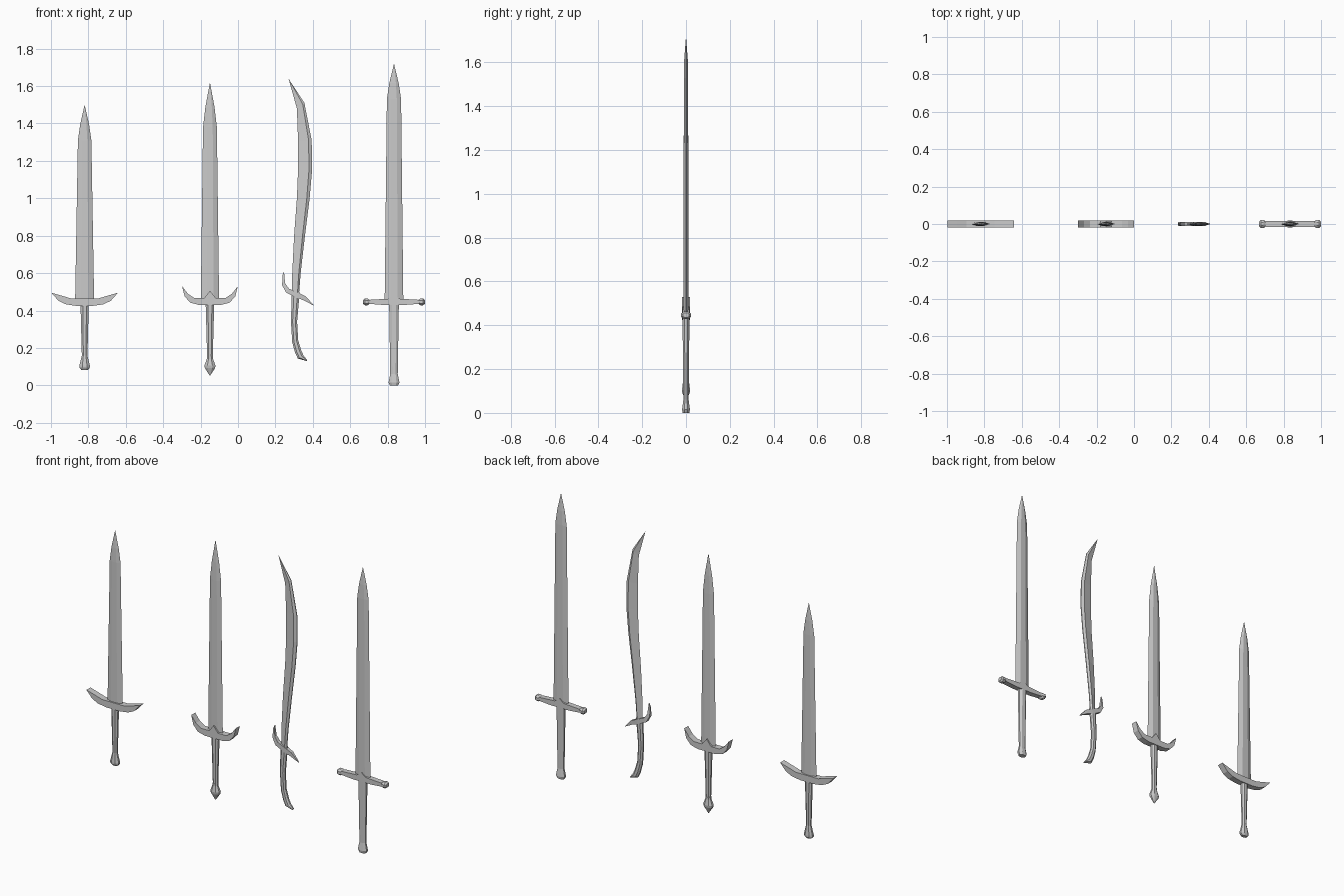
import bpy, bmesh

if "Cube" in bpy.data.objects:
    bpy.data.objects.remove(bpy.data.objects["Cube"])

# Cross-sections: u runs across the width, v through the thickness
BLADE = [(-1, 0), (-.4, -1), (.4, -1), (1, 0), (.4, 1), (-.4, 1)]
GRIP = [(-1, -.4), (-.45, -1), (.45, -1), (1, -.4), (1, .4), (.45, 1), (-.45, 1), (-1, .4)]
SABRE = [(-1, 0), (.55, -1), (1, -.25), (1, .25), (.55, 1)]
BOX = [(-1, -1), (1, -1), (1, 1), (-1, 1)]


def finish(name, bm):
    bmesh.ops.remove_doubles(bm, verts=bm.verts, dist=1e-5)
    bmesh.ops.recalc_face_normals(bm, faces=bm.faces)
    me = bpy.data.meshes.new(name)
    bm.to_mesh(me)
    bm.free()
    bpy.context.collection.objects.link(bpy.data.objects.new(name, me))


def loft(name, sections, profile):
    """Each section: left x, left z, right x, right z, half thickness."""
    bm = bmesh.new()
    rings = []
    for lx, lz, rx, rz, d in sections:
        rings.append([bm.verts.new(((lx + rx) / 2 + u * (rx - lx) / 2, v * d,
                                    (lz + rz) / 2 + u * (rz - lz) / 2)) for u, v in profile])
    n = len(profile)
    for a, b in zip(rings, rings[1:]):
        for i in range(n):
            j = (i + 1) % n
            bm.faces.new((a[i], a[j], b[j], b[i]))
    bm.faces.new(rings[0])
    bm.faces.new(rings[-1])
    finish(name, bm)


def straight(name, cx, rows, profile):
    """Rows: z, half width, half thickness."""
    loft(name, [(cx - w, z, cx + w, z, d) for z, w, d in rows], profile)


def guard(name, cx, half, depth):
    """Extrude a mirrored outline; half runs from bottom centre to top centre."""
    pts = half + [(-x, z) for x, z in reversed(half) if x > 0]
    bm = bmesh.new()
    f = bm.faces.new([bm.verts.new((cx + x, -depth, z)) for x, z in pts])
    r = bmesh.ops.extrude_face_region(bm, geom=[f])
    vs = [g for g in r["geom"] if isinstance(g, bmesh.types.BMVert)]
    bmesh.ops.translate(bm, verts=vs, vec=(0, 2 * depth, 0))
    if not f.is_valid or len(bm.faces) < len(pts) + 2:
        bm.faces.new([v for v in bm.verts if v not in vs])
    finish(name, bm)


def blade(name, cx, base, shoulder, tip, w0, w1):
    mid = shoulder + (tip - shoulder) * .45
    straight(name, cx, [(base, w0, .011), (shoulder, w1, .01), (mid, w1 * .66, .008),
                        (tip, 0, 0)], BLADE)


# Short sword
X = -.82
blade("short_blade", X, .44, 1.31, 1.50, .051, .036)
guard("short_guard", X, [(0, .425), (.045, .425), (.1, .433), (.14, .452), (.178, .495),
                         (.125, .48), (.075, .465), (0, .465)], .019)
straight("short_grip", X, [(.43, .022, .015), (.16, .015, .011), (.15, .017, .013),
                           (.105, .028, .018), (.095, .028, .018), (.083, .018, .011)], GRIP)

# Horned-guard sword
X = -.15
blade("horned_blade", X, .44, 1.38, 1.62, .049, .037)
guard("horned_guard", X, [(0, .43), (.06, .43), (.105, .442), (.135, .475), (.149, .53),
                          (.118, .49), (.085, .468), (.03, .468), (0, .505)], .019)
straight("horned_grip", X, [(.44, .023, .015), (.15, .015, .011)], GRIP)
straight("horned_pommel", X, [(.153, .017, .013), (.14, .017, .013), (.105, .03, .019),
                              (.092, .027, .017), (.05, 0, 0)], GRIP)

# Curved sabre
loft("sabre_blade", [(.288, .47, .325, .47, .011), (.29, .6, .335, .6, .011),
                     (.3, .8, .358, .8, .011), (.315, 1.0, .383, 1.0, .011),
                     (.321, 1.15, .396, 1.15, .011), (.321, 1.31, .394, 1.31, .01),
                     (.315, 1.48, .355, 1.51, .008), (.27, 1.64, .27, 1.64, 0)], SABRE)
loft("sabre_grip", [(.288, .5, .33, .5, .012), (.283, .34, .316, .34, .012),
                    (.29, .23, .322, .24, .012), (.305, .175, .337, .19, .012),
                    (.32, .143, .35, .16, .012), (.367, .13, .37, .135, .008)], GRIP)
loft("sabre_guard", [(.238, .59, .246, .608, .004), (.236, .535, .252, .545, .009),
                     (.258, .495, .272, .517, .012), (.315, .468, .322, .495, .012),
                     (.355, .453, .362, .476, .009), (.405, .426, .405, .428, .003)], BOX)

# Long sword
X = .834
blade("long_blade", X, .44, 1.53, 1.72, .05, .038)
guard("long_guard", X, [(0, .43), (.06, .43), (.135, .436), (.135, .457), (.03, .463),
                        (0, .485)], .016)
for s, side in ((-1, "left"), (1, "right")):
    loft("long_guard_end_" + side,
         [(X + s * x, .446 - h, X + s * x, .446 + h, d) for x, h, d in
          ((.13, .011, .015), (.142, .018, .022), (.155, .018, .022), (.165, .011, .014))], GRIP)
straight("long_grip", X, [(.44, .026, .016), (.06, .02, .012), (.045, .023, .014),
                          (.015, .029, .018), (0, .022, .015)], GRIP)
